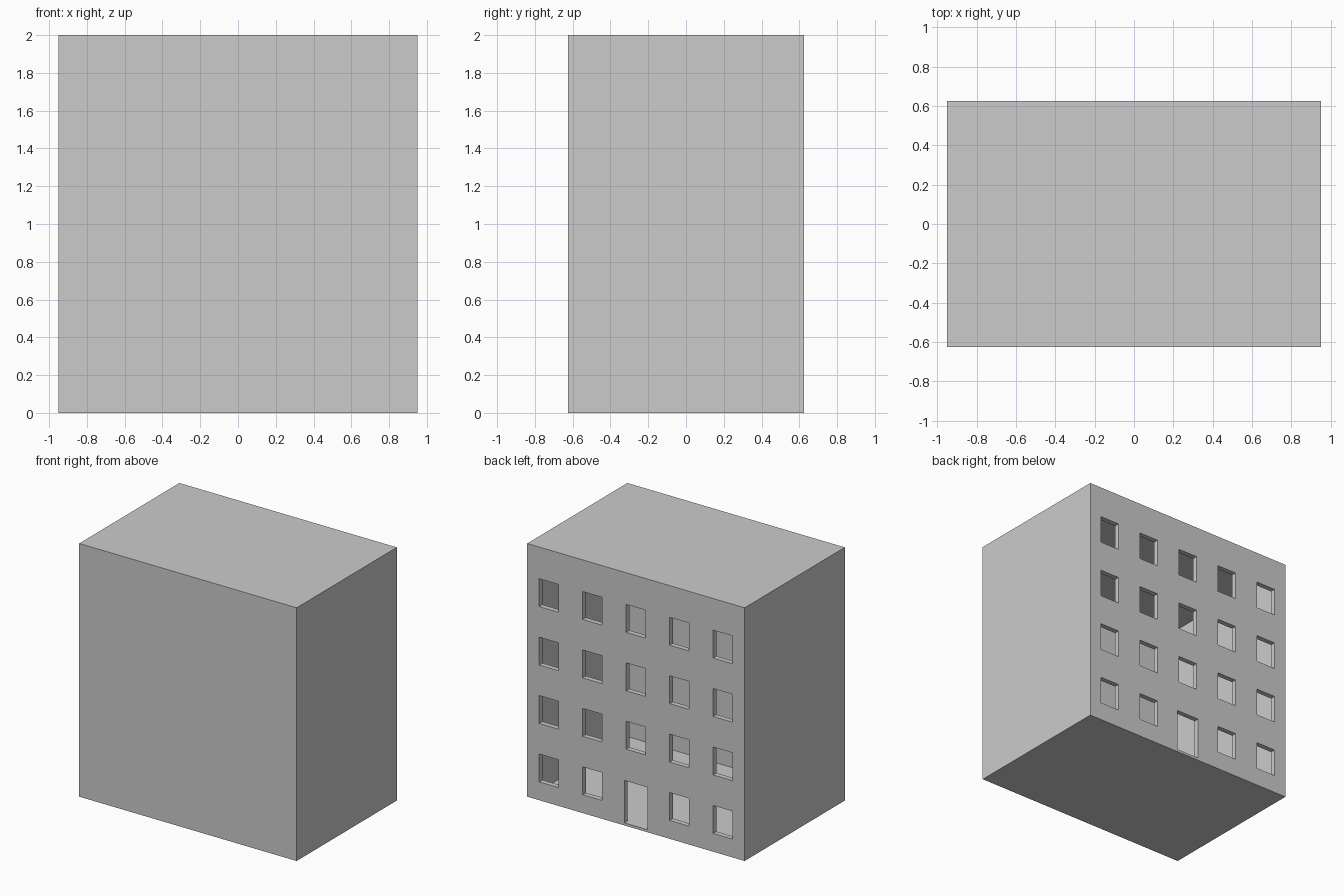
import bpy
import bmesh
from mathutils import Matrix, Vector

if "Cube" in bpy.data.objects:
    bpy.data.objects.remove(bpy.data.objects["Cube"])

W, D, H = 1.9, 1.25, 2.0          # outer size
WALL, FLOOR, ROOF = 0.04, 0.02, 0.04


def boxes(name, spans):
    """One object made of axis-aligned boxes given as (low corner, high corner)."""
    bm = bmesh.new()
    for lo, hi in spans:
        lo, hi = Vector(lo), Vector(hi)
        bmesh.ops.create_cube(bm, size=1, matrix=Matrix.Translation((lo + hi) / 2)
                              @ Matrix.Diagonal((*(hi - lo), 1)))
    mesh = bpy.data.meshes.new(name)
    bm.to_mesh(mesh)
    bm.free()
    obj = bpy.data.objects.new(name, mesh)
    bpy.context.collection.objects.link(obj)
    return obj


def cut(target, cutter):
    mod = target.modifiers.new(cutter.name, 'BOOLEAN')
    mod.operation = 'DIFFERENCE'
    mod.solver = 'EXACT'
    mod.object = cutter
    cutter.hide_render = True
    cutter.display_type = 'WIRE'


# Building shell: solid block hollowed into a single tall room
building = boxes("building_shell", [((-W/2, -D/2, 0), (W/2, D/2, H))])
room = boxes("room_cutter", [((-W/2 + WALL, -D/2 + WALL, FLOOR),
                              (W/2 - WALL, D/2 - WALL, H - ROOF))])
cut(building, room)

# Openings in the back wall: 5 x 4 grid, with a door in the middle of the ground floor
y0, y1 = D/2 - WALL - 0.05, D/2 + 0.05
openings = []
for row in range(4):
    for col in range(-2, 3):
        x, z = col * 0.38, 0.255 + row * 0.4615
        if row == 0 and col == 0:
            openings.append(((-0.1, y0, FLOOR), (0.1, y1, 0.355)))
        else:
            openings.append(((x - 0.085, y0, z - 0.11), (x + 0.085, y1, z + 0.11)))
cut(building, boxes("opening_cutter", openings))
